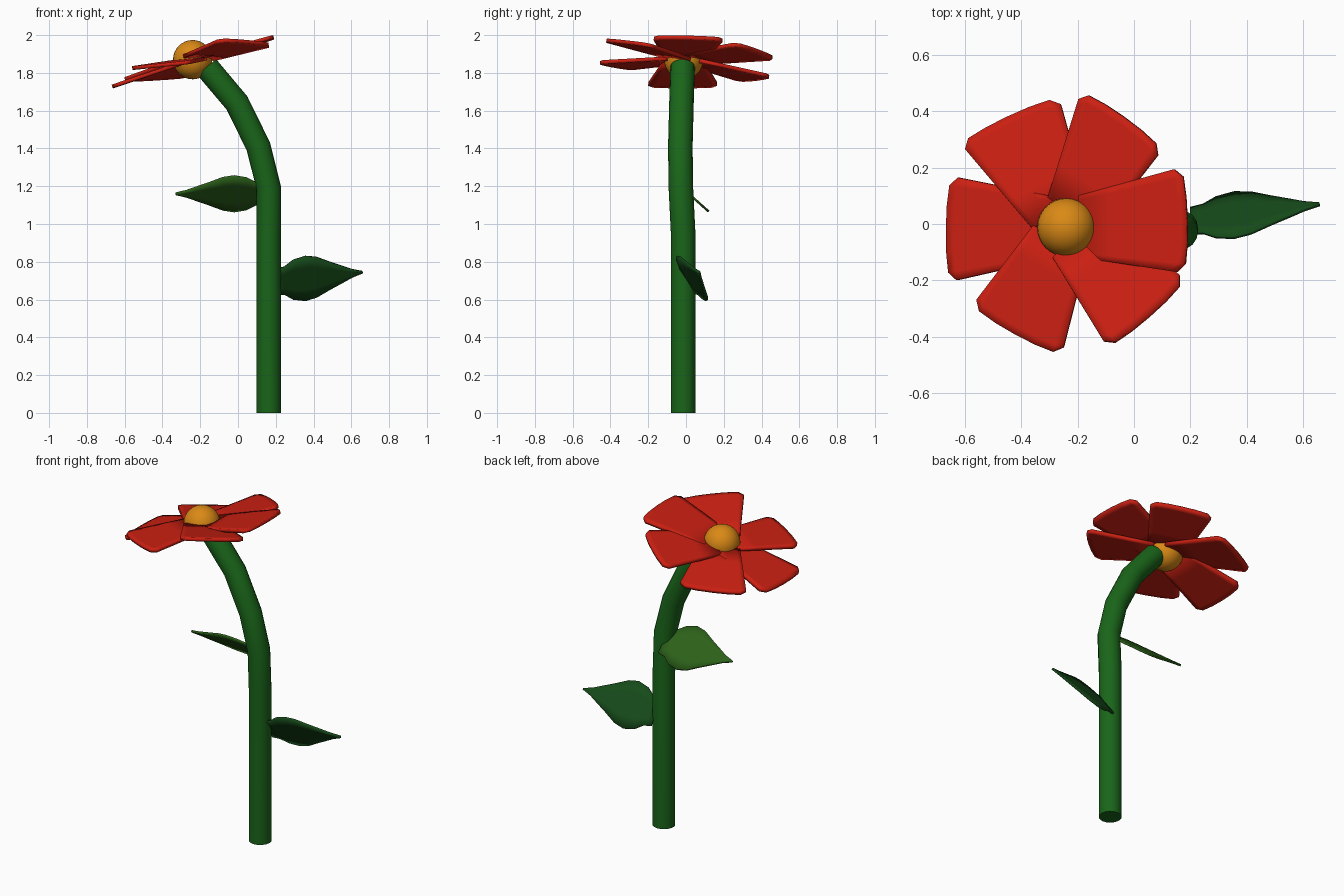
import bpy
from mathutils import Vector as V

if "Cube" in bpy.data.objects:
    bpy.data.objects.remove(bpy.data.objects["Cube"])


def material(name, color):
    m = bpy.data.materials.new(name)
    m.diffuse_color = (*color, 1)
    m.use_nodes = True
    m.node_tree.nodes["Principled BSDF"].inputs["Base Color"].default_value = m.diffuse_color
    return m


RED = material("petal_red", (0.6, 0.014, 0.006))
GREEN = material("stem_green", (0.01, 0.13, 0.01))
LEAF_DARK = material("leaf_dark", (0.008, 0.07, 0.01))
LEAF_LIGHT = material("leaf_light", (0.025, 0.12, 0.01))
GOLD = material("centre_gold", (0.7, 0.25, 0.008))


def smooth(obj, angle=0.7):
    bpy.ops.object.select_all(action='DESELECT')
    obj.select_set(True)
    bpy.context.view_layer.objects.active = obj
    bpy.ops.object.shade_smooth_by_angle(angle=angle)


def sheet(name, rows, mat, thickness):
    """Thin solid skinned from equal-length rows of points."""
    n = len(rows[0])
    verts = [p for row in rows for p in row]
    faces = [(i * n + j, i * n + j + 1, (i + 1) * n + j + 1, (i + 1) * n + j)
             for i in range(len(rows) - 1) for j in range(n - 1)]
    mesh = bpy.data.meshes.new(name)
    mesh.from_pydata(verts, [], faces)
    mesh.materials.append(mat)
    obj = bpy.data.objects.new(name, mesh)
    bpy.context.collection.objects.link(obj)
    mod = obj.modifiers.new("thickness", 'SOLIDIFY')
    mod.thickness = thickness
    mod.offset = 0
    smooth(obj)
    return obj


# Stem: bent tube
curve = bpy.data.curves.new("stem", 'CURVE')
curve.dimensions = '3D'
curve.bevel_depth = 0.065
curve.bevel_resolution = 6
curve.use_fill_caps = True
path = [(0.163, -0.015, 0), (0.163, -0.015, 0.95), (0.163, -0.027, 1.19),
        (0.108, -0.03, 1.41), (-0.005, -0.024, 1.64), (-0.165, -0.018, 1.83)]
spline = curve.splines.new('POLY')
spline.points.add(len(path) - 1)
for pt, co in zip(spline.points, path):
    pt.co = (*co, 1)
curve.materials.append(GREEN)
stem = bpy.data.objects.new("stem", curve)
bpy.context.collection.objects.link(stem)
bpy.ops.object.select_all(action='DESELECT')
stem.select_set(True)
bpy.context.view_layer.objects.active = stem
bpy.ops.object.convert(target='MESH')
smooth(bpy.context.object)

# Flower centre
HUB = V((-0.24, -0.012, 1.87))
bpy.ops.mesh.primitive_uv_sphere_add(segments=32, ring_count=16, radius=0.104, location=HUB)
centre = bpy.context.object
centre.name = "flower_centre"
centre.data.materials.append(GOLD)
smooth(centre)

# Petals: each given by its two outer corners
corners = [((0.165, -0.17, 1.985), (0.155, 0.195, 1.975)),
           ((0.09, 0.255, 1.95), (-0.19, 0.455, 1.875)),
           ((-0.265, 0.435, 1.785), (-0.605, 0.275, 1.765)),
           ((-0.635, 0.165, 1.737), (-0.64, -0.2, 1.737)),
           ((-0.565, -0.28, 1.825), (-0.255, -0.45, 1.857)),
           ((-0.1, -0.425, 1.97), (0.17, -0.19, 1.945))]
for k, (a, b) in enumerate(corners):
    a, b = V(a), V(b)
    mid, across = (a + b) / 2, (b - a).normalized()
    out = (mid - HUB).normalized()
    root = HUB + out * 0.05
    rows = []
    for s in (-1, -0.85, -0.45, 0, 0.45, 0.85, 1):
        start = root + across * 0.11 * s
        reach = 0.03 * (1 - s ** 2) ** 0.35 if abs(s) < 1 else -0.012
        end = mid + (b - a) / 2 * s + out * reach
        rows.append([start.lerp(end, t) for t in (0, 0.33, 0.66, 0.93, 1)])
    sheet(f"petal_{k + 1}", rows, RED, 0.02)

# Leaves: midrib, upper half-width and lower half-width at each station
STATIONS = [(0, 0.55), (0.1, 0.62), (0.2, 0.88), (0.34, 1), (0.47, 0.9),
            (0.62, 0.62), (0.76, 0.38), (0.88, 0.17), (1, 0.03)]


def leaf(name, base, tip, half, mat):
    base, tip, half = V(base), V(tip), V(half)
    rows = []
    for t, w in STATIONS:
        c = base.lerp(tip, t)
        rows.append([c + half * w * s for s in (-1, -0.5, 0, 0.5, 1)])
    sheet(name, rows, mat, 0.012)


leaf("leaf_right", (0.2, 0.012, 0.695), (0.66, 0.07, 0.745), (0, -0.08, 0.117), LEAF_DARK)
leaf("leaf_left", (0.14, 0.015, 1.16), (-0.33, 0.015, 1.16), (0, -0.105, 0.094), LEAF_LIGHT)
